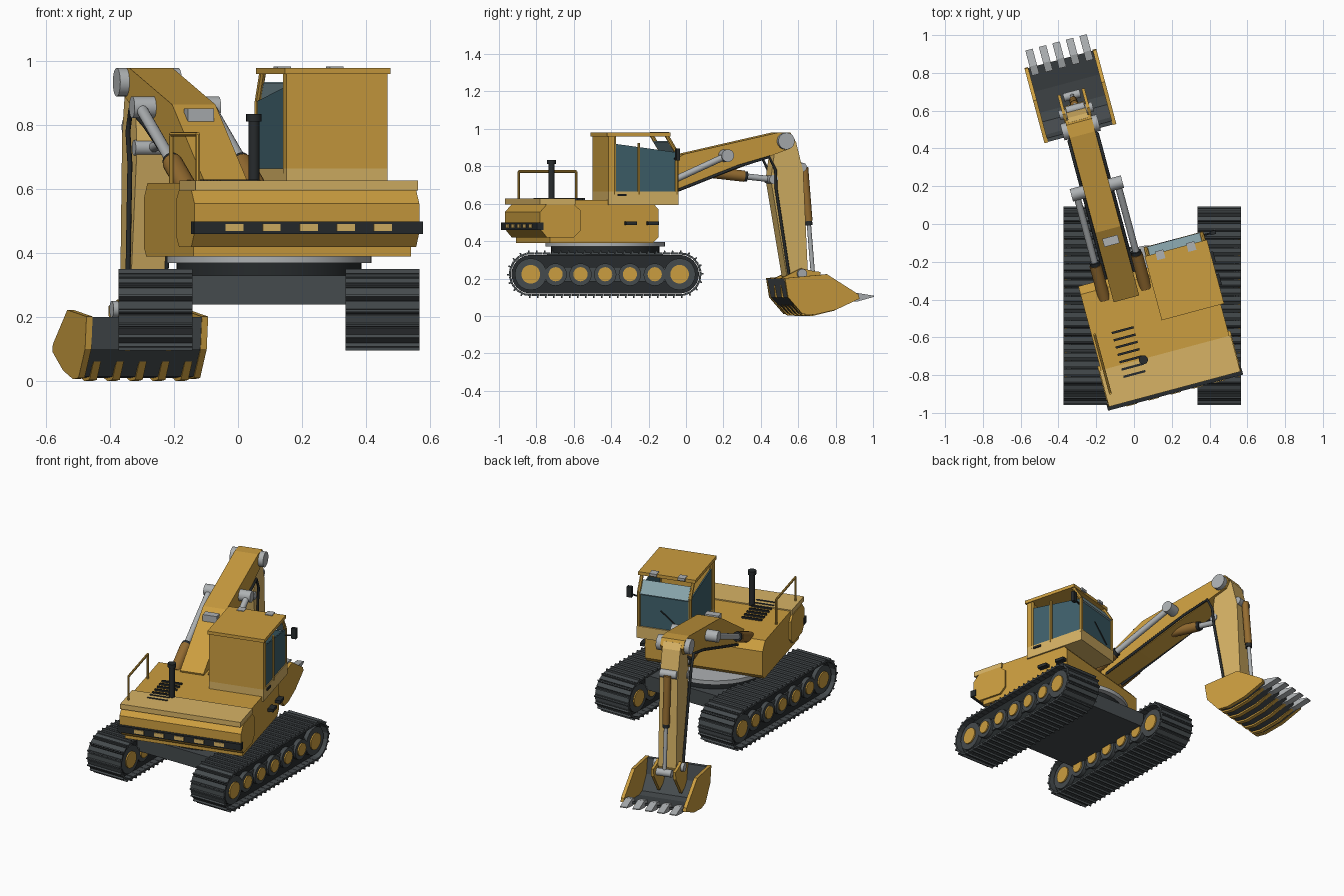
import bpy, bmesh
from math import sin, cos, pi, radians
from mathutils import Vector

if "Cube" in bpy.data.objects:
    bpy.data.objects.remove(bpy.data.objects["Cube"])

ORIGIN = (0.097, -0.432, 0)   # slew centre
SLEW = radians(15)            # upper structure is turned


def material(name, r, g, b):
    m = bpy.data.materials.new(name)
    m.diffuse_color = (r, g, b, 1)
    m.use_nodes = True
    m.node_tree.nodes["Principled BSDF"].inputs["Base Color"].default_value = m.diffuse_color
    return m


YELLOW = material("yellow", 0.60, 0.34, 0.05)
PALE = material("pale_yellow", 0.68, 0.45, 0.13)
BLACK = material("black", 0.02, 0.024, 0.026)
SLATE = material("slate", 0.06, 0.07, 0.075)
STEEL = material("steel", 0.42, 0.44, 0.45)
GLASS = material("glass", 0.05, 0.12, 0.15)
VISOR = material("visor", 0.25, 0.38, 0.42)
BRONZE = material("bronze", 0.30, 0.15, 0.03)


def loft(a, b):
    n = len(a)
    sides = [(i, (i + 1) % n, n + (i + 1) % n, n + i) for i in range(n)]
    return list(a) + list(b), [tuple(range(n)), tuple(range(2 * n - 1, n - 1, -1))] + sides


def prism(pts, u0, u1):
    return loft([(u0, v, z) for v, z in pts], [(u1, v, z) for v, z in pts])


def box(u0, u1, v0, v1, z0, z1):
    return prism([(v0, z0), (v1, z0), (v1, z1), (v0, z1)], u0, u1)


def rod(a, b, r, n=20):
    a, b = Vector(a), Vector(b)
    q = (b - a).to_track_quat('Z', 'Y')
    ring = [q @ Vector((r * cos(2 * pi * i / n), r * sin(2 * pi * i / n), 0)) for i in range(n)]
    return loft([a + p for p in ring], [b + p for p in ring])


def pin(u, half, v, z, r):
    return rod((u - half, v, z), (u + half, v, z), r)


def part(name, mat, *shapes, upper=True, smooth=False):
    verts, faces = [], []
    for vs, fs in shapes:
        k = len(verts)
        verts += [tuple(v) for v in vs]
        faces += [tuple(i + k for i in f) for f in fs]
    me = bpy.data.meshes.new(name)
    me.from_pydata(verts, [], faces)
    bm = bmesh.new()
    bm.from_mesh(me)
    bmesh.ops.recalc_face_normals(bm, faces=bm.faces)
    bm.to_mesh(me)
    bm.free()
    me.materials.append(mat)
    ob = bpy.data.objects.new(name, me)
    bpy.context.collection.objects.link(ob)
    ob.location = ORIGIN
    ob.rotation_euler.z = SLEW if upper else 0
    if smooth:
        bpy.ops.object.select_all(action='DESELECT')
        ob.select_set(True)
        bpy.context.view_layer.objects.active = ob
        bpy.ops.object.shade_smooth_by_angle(angle=radians(35))
    return ob


def hose(name, pts, r):
    cu = bpy.data.curves.new(name, 'CURVE')
    cu.dimensions = '3D'
    cu.bevel_depth, cu.bevel_resolution = r, 2
    sp = cu.splines.new('POLY')
    sp.points.add(len(pts) - 1)
    for p, co in zip(sp.points, pts):
        p.co = (*co, 1)
    cu.materials.append(BLACK)
    ob = bpy.data.objects.new(name, cu)
    bpy.context.collection.objects.link(ob)
    ob.location, ob.rotation_euler.z = ORIGIN, SLEW


# --- Tracks ---
TZ, HALF, RAD = 0.223, 0.398, 0.114


def track_point(s, r=RAD):
    """Point and outward normal on the track loop, s measured along it."""
    straight, arc = 2 * HALF, pi * RAD
    side, s = divmod(s, straight + arc)
    sg = 1 if int(side) % 2 == 0 else -1
    if s < straight:
        return Vector((sg * (s - HALF), TZ + sg * r)), Vector((0, sg))
    t = (s - straight) / RAD
    n = Vector((sg * sin(t), sg * cos(t)))
    return Vector((sg * HALF, TZ)) + n * r, n


LOOP = 4 * HALF + 2 * pi * RAD
SHOE = [(-.02, -.009), (.02, -.009), (.02, .002), (-.006, .002),
        (-.008, .013), (-.015, .013), (-.016, .002), (-.02, .002)]
rollers = [-HALF, -.265, -.132, 0, .132, .265, HALF]
for side, cx in (("left", -.355), ("right", .355)):
    shoes = []
    for i in range(54):
        p, n = track_point(i * LOOP / 54)
        t = Vector((n.y, -n.x))
        shoes.append(prism([p + t * a + n * b for a, b in SHOE], cx - .115, cx + .115))
    part(side + "_track_shoes", SLATE, *shoes, upper=False)
    core = [track_point(i * LOOP / 96, .103)[0] for i in range(96)]
    part(side + "_track_chain", BLACK, prism(core, cx - .075, cx + .075), upper=False)
    part(side + "_track_frame", SLATE, box(cx - .085, cx + .085, -.36, .36, .185, .262), upper=False)
    part(side + "_rollers", SLATE, *[pin(cx, .1, y, TZ if abs(y) == HALF else TZ - .002,
         .085 if abs(y) == HALF else .06) for y in rollers], upper=False, smooth=True)
    part(side + "_roller_hubs", YELLOW, *[pin(cx, .108, y, TZ, .05 if abs(y) == HALF else .038)
         for y in rollers], upper=False, smooth=True)

# --- Chassis and turntable ---
part("chassis", SLATE, box(-.27, .27, -.31, .31, .24, .33), upper=False)
part("turntable_base", BLACK, rod((0, 0, .32), (0, 0, .372), .29, 48), upper=False, smooth=True)
part("turntable_ring", STEEL, rod((0, 0, .37), (0, 0, .395), .32, 48), upper=False, smooth=True)

# --- House and counterweight ---
part("house", YELLOW, prism([(-.4, .39), (.17, .39), (.2, .42), (.2, .57), (.155, .62), (-.4, .62)], -.352, .352))
part("counterweight", YELLOW, prism([(-.27, .42), (-.42, .42), (-.458, .465), (-.458, .555), (-.42, .597),
     (-.27, .597), (-.235, .565), (-.235, .455)], -.364, .364))
part("rear_deck", PALE, box(-.36, .36, -.458, -.26, .596, .627))
part("bumper", BLACK, box(-.37, .37, -.477, -.44, .46, .5))
part("bumper_reflectors", PALE, *[box(u - .029, u + .029, -.481, -.47, .469, .492)
     for u in (-.24, -.12, 0, .12, .24)])
part("vent_slats", BLACK, *[box(-.245, -.125, v - .006, v + .006, .615, .63)
     for v in [-.085 - .04 * i for i in range(7)]])
part("exhaust", BLACK, rod((-.12, -.265, .61), (-.12, -.265, .82), .017),
     rod((-.12, -.265, .812), (-.12, -.265, .835), .024), smooth=True)
rail = [(-.335, v, z) for v, z in ((-.39, .6), (-.39, .772), (-.07, .772), (-.07, .6))]
part("hand_rail", YELLOW, *[rod(a, b, .007, 8) for a, b in zip(rail, rail[1:])])
part("steps", BLACK, *[box(.34, .385, v - .03, v + .03, .487, .505) for v in (.043, .165)])

# --- Cab ---
part("cab_base", PALE, box(.035, .362, -.08, .31, .592, .665))
part("cab_back", YELLOW, box(.035, .362, -.08, -.05, .66, .965))
part("cab_roof", YELLOW, box(.028, .37, -.088, .262, .96, .98))
posts = []
for u in (.045, .352):
    path = [(u, .3, .65), (u, .3, .875), (u, .245, .965)]
    posts += [rod(a, b, .011, 8) for a, b in zip(path, path[1:])]
    posts.append(rod((u, -.045, .65), (u, -.045, .965), .011, 8))
posts.append(rod((.358, .09, .65), (.358, .09, .925), .008, 8))
part("cab_posts", YELLOW, *posts)
side_glass = [(-.04, .66), (.295, .66), (.295, .875), (-.04, .92)]
part("cab_windows", GLASS, prism(side_glass, .04, .048), prism(side_glass, .349, .357),
     box(.05, .35, .295, .302, .66, .86))
part("cab_visor", VISOR, prism([(.3, .862), (.308, .866), (.26, .935), (.252, .931)], .05, .35))
part("roof_lights", STEEL, *[box(u - .022, u + .022, .225, .272, .968, .984) for u in (.11, .28)])
part("door_handle", BLACK, box(.355, .37, -.03, .02, .64, .652))
part("wiper", BLACK, rod((.1, .306, .68), (.22, .306, .78), .004, 6))
part("mirror", BLACK, rod((.352, .29, .84), (.41, .29, .85), .005, 8), box(.395, .425, .28, .3, .83, .895))

# --- Boom ---
BU = -.123
part("boom", YELLOW, prism([(.09, .56), (.07, .63), (.45, .865), (.97, .98), (1.04, .98), (1.065, .94),
     (1.04, .895), (.97, .87), (.43, .67)], BU - .07, BU + .07))
part("boom_lamp", STEEL, box(BU - .042, BU + .042, .365, .41, .80, .853))
part("boom_tip_pin", STEEL, pin(BU, .1, 1.01, .935, .045), smooth=True)
part("lift_pin", STEEL, pin(BU, .14, .675, .857, .034), smooth=True)
barrels, rods, collars = [], [], []
for u in (BU - .113, BU + .113):
    foot, head = Vector((u, .1, .6)), Vector((u, .675, .857))
    mid = foot.lerp(head, .32)
    barrels.append(rod(foot, mid, .032))
    collars.append(rod(mid, foot.lerp(head, .35), .028))
    rods.append(rod(mid, head, .018))

# --- Stick with its cylinders ---
part("stick", PALE, prism([(.985, .965), (1.05, .965), (1.075, .93), (1.115, .77), (1.14, .23), (1.12, .19),
     (1.05, .19), (1.025, .21), (.935, .73), (.955, .87)], BU - .054, BU + .054))
part("stick_pins", STEEL, pin(BU, .06, .95, .73, .024), pin(BU, .05, 1.112, .795, .024),
     pin(BU, .092, 1.1, .225, .026), pin(BU, .045, 1.185, .215, .022), smooth=True)
for a, b, f, r in (((BU, .55, .775), (BU, .955, .73), .62, .03), ((BU, 1.135, .795), (BU, 1.183, .22), .5, .021)):
    a, b = Vector(a), Vector(b)
    barrels.append(rod(a, a.lerp(b, f), r))
    collars.append(rod(a.lerp(b, f), a.lerp(b, f + .04), r * .9))
    rods.append(rod(a, b, r * .55))
part("cylinder_barrels", BRONZE, *barrels, smooth=True)
part("cylinder_collars", BLACK, *collars, smooth=True)
part("cylinder_rods", STEEL, *rods, smooth=True)
for i, u in enumerate((BU - .078, BU + .078)):
    hose("boom_hose_%d" % i, [(u, .2, .59), (u, .45, .685), (u, .75, .8), (u, .92, .85), (u, .955, .78),
                              (u * .9 + BU * .1, .96, .68), (BU + (u - BU) * .75, 1.035, .22)], .008)

# --- Bucket ---
KU, KW = -.132, .197
shell = [(.98, .2), (1.0, .1), (1.08, .014), (1.14, .01), (1.26, .037), (1.385, .09), (1.385, .104),
         (1.255, .055), (1.14, .03), (1.09, .034), (1.02, .108), (1.0, .2)]
cheek = [(.978, .202), (.995, .1), (1.075, .01), (1.14, .006), (1.26, .033), (1.39, .092), (1.385, .115), (1.21, .223)]
part("bucket_shell", SLATE, prism(shell, KU - KW + .01, KU + KW - .01))
part("bucket_sides", YELLOW, prism(cheek, KU - KW, KU - KW + .02), prism(cheek, KU + KW - .02, KU + KW))
wear = [(1.03, .062), (1.08, .004), (1.14, 0), (1.26, .028), (1.37, .08), (1.26, .04), (1.14, .015), (1.085, .018)]
teeth_u = [KU + .074 * i for i in (-2, -1, 0, 1, 2)]
part("bucket_wear_strips", YELLOW, *[prism(wear, u - .012, u + .012) for u in teeth_u])
part("bucket_teeth", STEEL, *[prism([(1.34, .075), (1.39, .078), (1.478, .102), (1.478, .108), (1.39, .122),
     (1.34, .108)], u - .02, u + .02) for u in teeth_u])
ear = [(.99, .1), (1.1, .06), (1.2, .19), (1.205, .235), (1.165, .24), (1.1, .255), (.985, .2)]
part("bucket_ears", YELLOW, *[prism(ear, BU + s * .066 - .008, BU + s * .066 + .008) for s in (-1, 1)])
